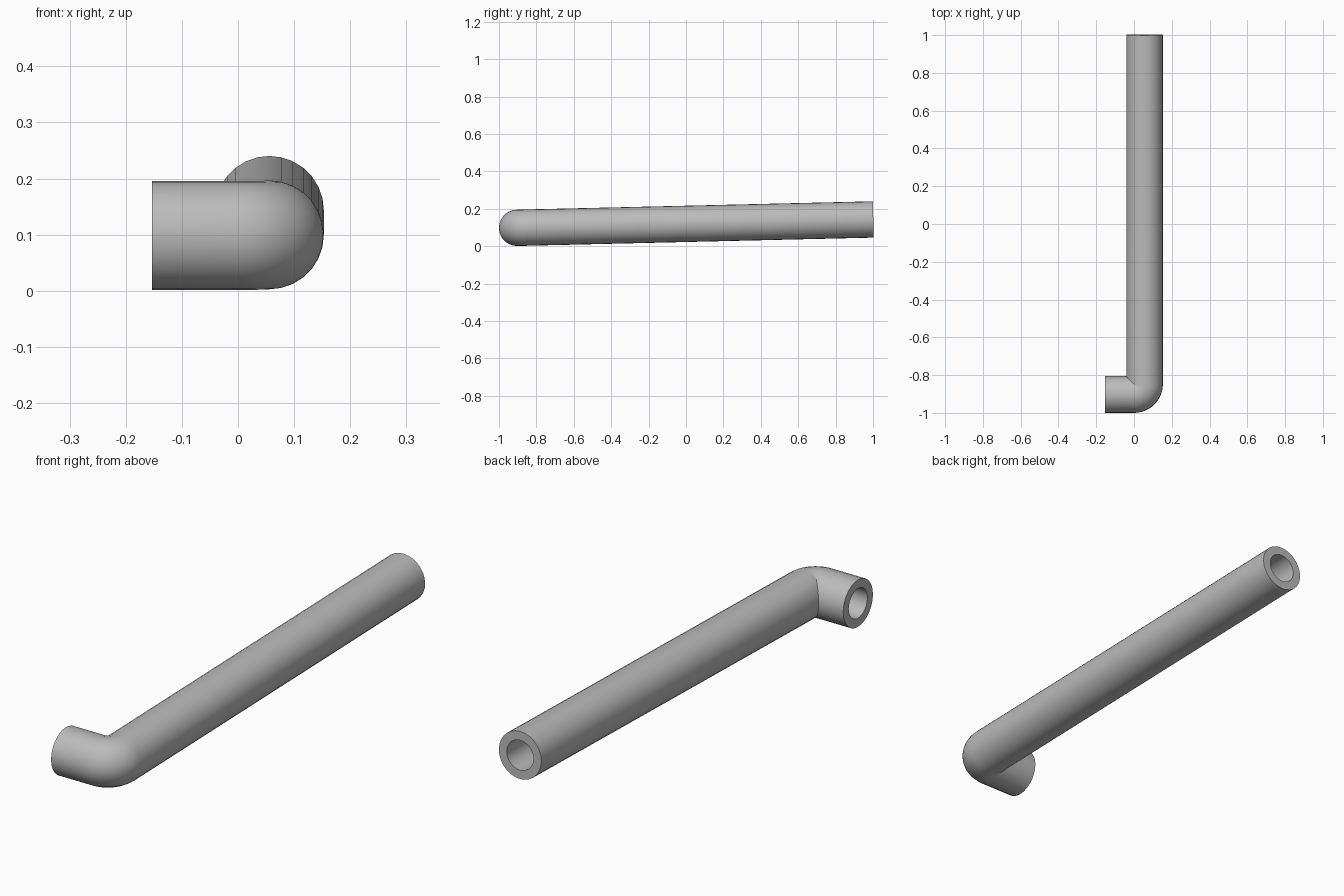
import bpy, bmesh, math
from mathutils import Vector

cube = bpy.data.objects.get("Cube")
if cube:
    bpy.data.objects.remove(cube, do_unlink=True)

OUTER, BORE, BEND = 0.097, 0.061, 0.056
SIDES, BEND_STEPS = 28, 12
TILT = 0.0235

# Directions: the long leg rises slightly towards the back
along = Vector((0, math.cos(TILT), math.sin(TILT)))
side = Vector((1, 0, 0))
up = side.cross(along)
corner = Vector((0, -0.903, 0.0985))
pivot = corner + along * BEND

# Centreline stations as (centre, outward direction)
stations = [(corner - side * 0.153, -along)]
for i in range(BEND_STEPS + 1):
    a = math.pi / 2 * i / BEND_STEPS
    out = side * math.sin(a) - along * math.cos(a)
    stations.append((pivot + out * BEND, out))
stations.append((pivot + side * BEND + along * 1.849, side))

bm = bmesh.new()


def sweep(radius):
    """Rings of vertices following the centreline."""
    rings = []
    for centre, out in stations:
        ring = []
        for k in range(SIDES):
            t = math.tau * k / SIDES
            ring.append(bm.verts.new(centre + (out * math.cos(t) + up * math.sin(t)) * radius))
        rings.append(ring)
    return rings


def join(a, b):
    """Band of quads between two rings."""
    for k in range(SIDES):
        n = (k + 1) % SIDES
        bm.faces.new((a[k], a[n], b[n], b[k]))


# Outer wall, bore and the two annular ends
outer, bore = sweep(OUTER), sweep(BORE)
for a, b in zip(outer, outer[1:]):
    join(b, a)
for a, b in zip(bore, bore[1:]):
    join(a, b)
join(outer[0], bore[0])
join(bore[-1], outer[-1])

# Orient from a known point: the first outer face must look away from the axis
bm.faces.ensure_lookup_table()
first = bm.faces[0]
first.normal_update()
if first.normal.dot(stations[0][1]) < 0:
    bmesh.ops.reverse_faces(bm, faces=bm.faces[:])

mesh = bpy.data.meshes.new("bent_pipe")
bm.to_mesh(mesh)
bm.free()
pipe = bpy.data.objects.new("bent_pipe", mesh)
bpy.context.collection.objects.link(pipe)

# Plain grey finish
grey = bpy.data.materials.new("grey")
grey.use_nodes = True
colour = (0.5, 0.5, 0.5, 1)
grey.diffuse_color = colour
grey.node_tree.nodes["Principled BSDF"].inputs["Base Color"].default_value = colour
mesh.materials.append(grey)

bpy.ops.object.select_all(action='DESELECT')
pipe.select_set(True)
bpy.context.view_layer.objects.active = pipe
bpy.ops.object.shade_smooth_by_angle(angle=math.radians(40))
